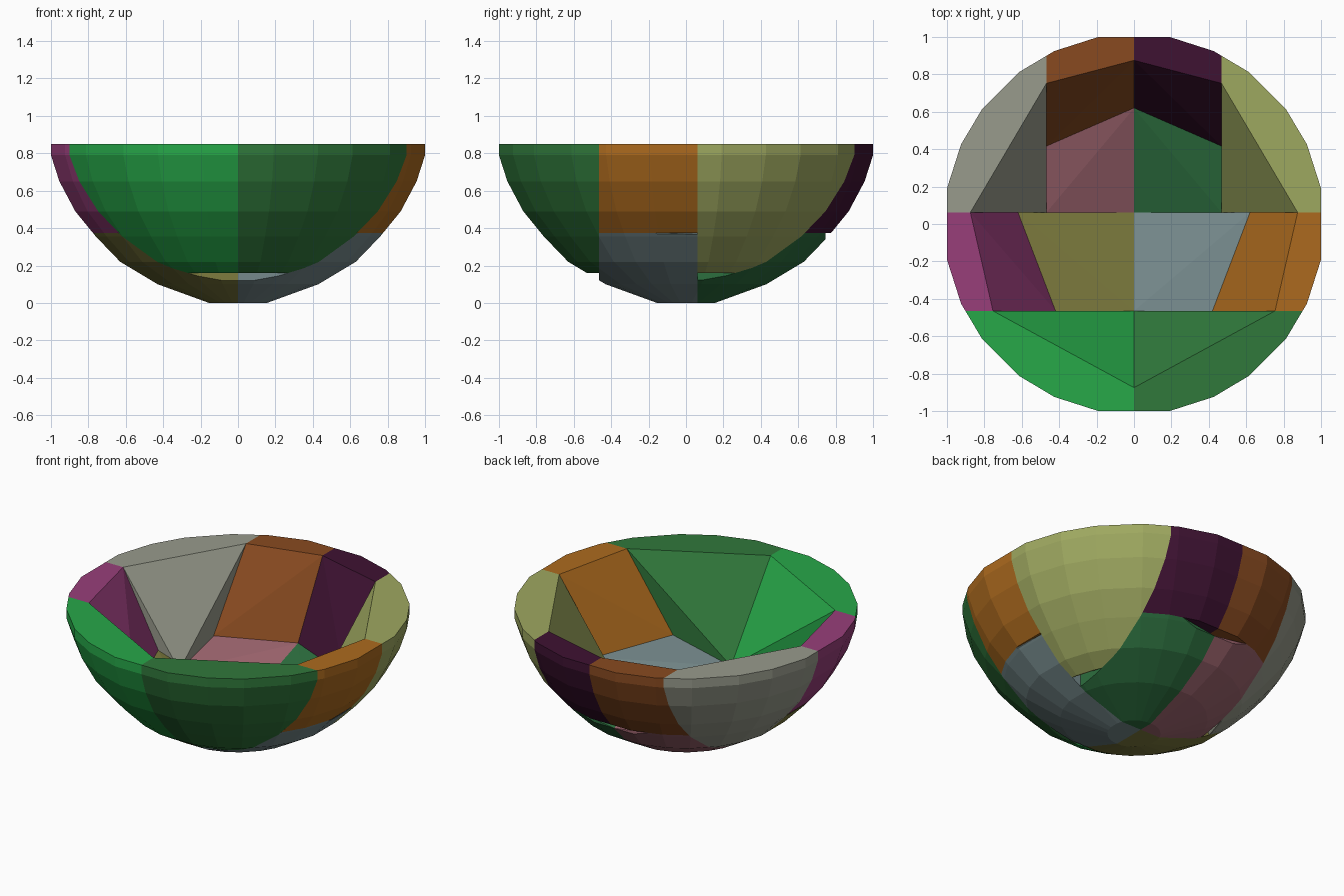
import bpy, bmesh, math
from mathutils import Vector

if "Cube" in bpy.data.objects:
    bpy.data.objects.remove(bpy.data.objects["Cube"])

# Bowl cross-section (radius, height): outside from the foot to the rim, then the inside
OUTER = [(0, 0), (0.155, 0), (0.43, 0.10), (0.63, 0.22), (0.76, 0.355), (0.87, 0.49),
         (0.955, 0.65), (1.0, 0.79), (1.0, 0.85)]
INNER = [(0.875 * math.cos(a), 0.85 - 0.674 * math.sin(a))
         for a in [math.radians(d) for d in range(0, 91, 15)]]
PROFILE = OUTER + INNER
QUADRANT = [10.8, 24.8, 37, 53, 65.2, 79.2]
ANGLES = [math.radians(q * 90 + a) for q in range(4) for a in QUADRANT]


def bowl_shell():
    """Faceted bowl surface swept round z."""
    bm = bmesh.new()
    rings = []
    for r, z in PROFILE:
        if r < 1e-4:
            rings.append([bm.verts.new((0, 0, z))] * len(ANGLES))
        else:
            rings.append([bm.verts.new((1.018 * r * math.cos(a), 1.018 * r * math.sin(a), z))
                          for a in ANGLES])
    n = len(ANGLES)
    for lo, hi in zip(rings, rings[1:]):
        for i in range(n):
            j = (i + 1) % n
            quad = list(dict.fromkeys([lo[i], lo[j], hi[j], hi[i]]))
            bm.faces.new(quad)
    return bm


def linear(hex_code):
    c = [int(hex_code[i:i + 2], 16) / 255 for i in (0, 2, 4)]
    return [v / 12.92 if v < 0.04045 else ((v + 0.055) / 1.055) ** 2.4 for v in c] + [1]


def panel(name, lo, hi, color):
    """Cut the shell to a box and wrap the rest in a convex block."""
    shell = bowl_shell()
    for axis in range(3):
        for limit, sign in ((lo[axis], -1), (hi[axis], 1)):
            co, no = Vector(), Vector()
            co[axis], no[axis] = limit, sign
            bmesh.ops.bisect_plane(shell, geom=shell.verts[:] + shell.edges[:] + shell.faces[:],
                                   dist=1e-5, plane_co=co, plane_no=no, clear_outer=True)
    bm = bmesh.new()
    for v in shell.verts:
        bm.verts.new(v.co)
    shell.free()
    bmesh.ops.remove_doubles(bm, verts=bm.verts[:], dist=0.003)
    res = bmesh.ops.convex_hull(bm, input=bm.verts[:])
    junk = {g for g in res["geom_interior"] + res["geom_unused"] if isinstance(g, bmesh.types.BMVert)}
    bmesh.ops.delete(bm, geom=list(junk), context='VERTS')
    bmesh.ops.dissolve_limit(bm, angle_limit=math.radians(0.5),
                             verts=bm.verts[:], edges=bm.edges[:])
    bmesh.ops.recalc_face_normals(bm, faces=bm.faces[:])
    mesh = bpy.data.meshes.new(name)
    bm.to_mesh(mesh)
    bm.free()
    mat = bpy.data.materials.new(name + "_color")
    mat.diffuse_color = linear(color)
    mat.use_nodes = True
    mat.node_tree.nodes["Principled BSDF"].inputs["Base Color"].default_value = mat.diffuse_color
    mesh.materials.append(mat)
    bpy.context.collection.objects.link(bpy.data.objects.new(name, mesh))


# Panel layout for the right half (x from, x to, y from, y to, z from, z to), left colour, right colour
E = 1.1
FRONT, MID, SIDE, SPLIT, LOW = -0.465, 0.062, 0.468, 0.375, 0.16
PANELS = [
    ("front_panel", 0, E, -E, FRONT, LOW, E, "27A849", "30783B"),
    ("side_panel", SPLIT * 0, E, FRONT, MID, SPLIT, E, "983E7A", "AC6A1E"),
    ("floor_front_panel", 0, 0.77, FRONT, MID, -E, SPLIT, "7E7C3E", "768A8C"),
    ("back_corner_panel", SIDE, E, MID, E, LOW, E, "989B8C", "9EA860"),
    ("back_panel", 0, SIDE, MID, E, SPLIT, E, "884A20", "3E1232"),
    ("floor_back_panel", 0, SIDE, MID, 0.745, -E, SPLIT, "9A626C", "2C6E3E"),
]

# Every panel is repeated on both sides of x = 0
for name, x0, x1, y0, y1, z0, z1, left, right in PANELS:
    panel(name + "_right", (x0, y0, z0), (x1, y1, z1), right)
    panel(name + "_left", (-x1, y0, z0), (-x0, y1, z1), left)
